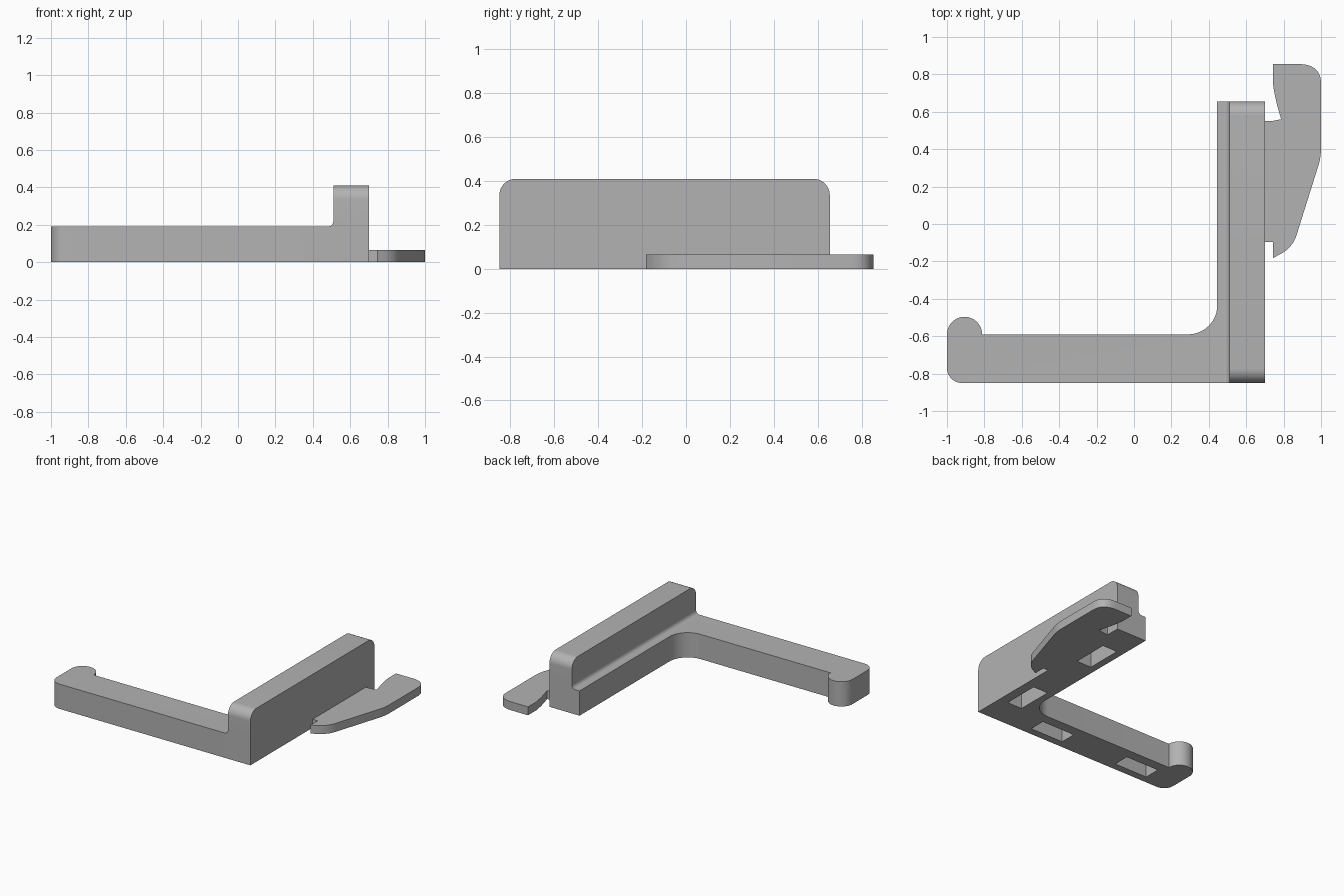
import bpy, bmesh
from math import radians, cos, sin
from mathutils import Vector

old = bpy.data.objects.get("Cube")
if old:
    bpy.data.objects.remove(old, do_unlink=True)

grey = bpy.data.materials.new("plain grey")
grey.use_nodes = True
colour = (0.45, 0.45, 0.45, 1)
grey.diffuse_color = colour
grey.node_tree.nodes["Principled BSDF"].inputs["Base Color"].default_value = colour


def arc(cx, cy, r, start, end, steps=12):
    """Points along a circular arc, angles in degrees."""
    angles = [radians(start + (end - start) * i / steps) for i in range(steps + 1)]
    return [(cx + r * cos(a), cy + r * sin(a)) for a in angles]


def bezier(a, b, c, steps=10):
    """Points along a quadratic curve from a to c."""
    a, b, c = Vector(a), Vector(b), Vector(c)
    ts = [i / steps for i in range(steps + 1)]
    return [tuple(a * (1 - t) ** 2 + b * 2 * t * (1 - t) + c * t * t) for t in ts]


def prism(name, outline, low, high, axis="z"):
    """Extrude a flat outline along one axis."""
    place = {"x": lambda p, d: (d, p[0], p[1]),
             "y": lambda p, d: (p[0], d, p[1]),
             "z": lambda p, d: (p[0], p[1], d)}[axis]
    bm = bmesh.new()
    face = bm.faces.new([bm.verts.new(place(p, low)) for p in outline])
    moved = bmesh.ops.extrude_face_region(bm, geom=[face])["geom"]
    shift = Vector(place((0, 0), high - low))
    bmesh.ops.translate(bm, vec=shift, verts=[v for v in moved if isinstance(v, bmesh.types.BMVert)])
    bmesh.ops.recalc_face_normals(bm, faces=bm.faces)
    mesh = bpy.data.meshes.new(name)
    bm.to_mesh(mesh)
    bm.free()
    mesh.materials.append(grey)
    obj = bpy.data.objects.new(name, mesh)
    bpy.context.collection.objects.link(obj)
    return obj


def activate(obj):
    bpy.ops.object.select_all(action="DESELECT")
    obj.select_set(True)
    bpy.context.view_layer.objects.active = obj


def combine(target, tool, operation):
    """Apply a boolean and discard the tool."""
    activate(target)
    mod = target.modifiers.new("combine", "BOOLEAN")
    mod.operation, mod.solver, mod.object = operation, "EXACT", tool
    bpy.ops.object.modifier_apply(modifier=mod.name)
    bpy.data.objects.remove(tool, do_unlink=True)


FRONT, BACK, RIGHT = -0.85, 0.655, 0.7
ARM_TOP, WALL_TOP, WALL_X = 0.19, 0.41, 0.51

# L-shaped base with a rounded hook at the arm tip
outline = [(RIGHT, FRONT), (RIGHT, BACK), (0.445, BACK)]
outline += arc(0.29, -0.435, 0.155, 0, -90)
outline += [(-0.812, -0.59)] + arc(-0.906, -0.59, 0.094, 10, 180, 20)
outline += arc(-0.92, -0.77, 0.08, 180, 270)
bracket = prism("bracket", outline, 0, ARM_TOP)

# Upright wall with rounded upper ends
r = 0.075
side = [(FRONT, 0), (BACK, 0)]
side += arc(BACK - r, WALL_TOP - r, r, 0, 90) + arc(FRONT + r, WALL_TOP - r, r, 90, 180)
combine(bracket, prism("wall", side, WALL_X, RIGHT, "x"), "UNION")

# Small fillet where the wall meets the base
r = 0.03
fillet = arc(WALL_X - r, ARM_TOP + r, r, -90, 0, 8)
fillet += [(0.54, ARM_TOP + r), (0.54, 0.17), (WALL_X - r, 0.17)]
combine(bracket, prism("fillet", fillet, FRONT, BACK, "y"), "UNION")

# Four rectangular pockets in the underside
W, L, DEPTH = 0.125, 0.28, 0.15
for x, y, sx, sy in [(0.563, -0.48, W, L), (0.563, 0.27, W, L),
                     (0.127, -0.73, L, W), (-0.635, -0.73, L, W)]:
    box = [(x + i * sx / 2, y + j * sy / 2) for i, j in ((-1, -1), (1, -1), (1, 1), (-1, 1))]
    combine(bracket, prism("pocket", box, -0.1, DEPTH), "DIFFERENCE")

# Flat curved lever on the outer side of the wall
grip = [(RIGHT, -0.095), (0.742, -0.095), (0.742, -0.182)]
grip += bezier((0.775, -0.165), (0.85, -0.13), (0.872, -0.05))
grip += bezier((0.985, 0.31), (1.0, 0.355), (1.0, 0.41), 6)
grip += bezier((1.0, 0.75), (1.0, 0.85), (0.89, 0.855))
grip += [(0.742, 0.855)]
grip += bezier((0.742, 0.76), (0.75, 0.68), (0.787, 0.56))
grip += [(0.74, 0.551), (RIGHT, 0.55)]
lever = prism("lever", grip, 0, 0.065)

for obj in (bracket, lever):
    activate(obj)
    bpy.ops.object.shade_smooth_by_angle(angle=radians(30))
